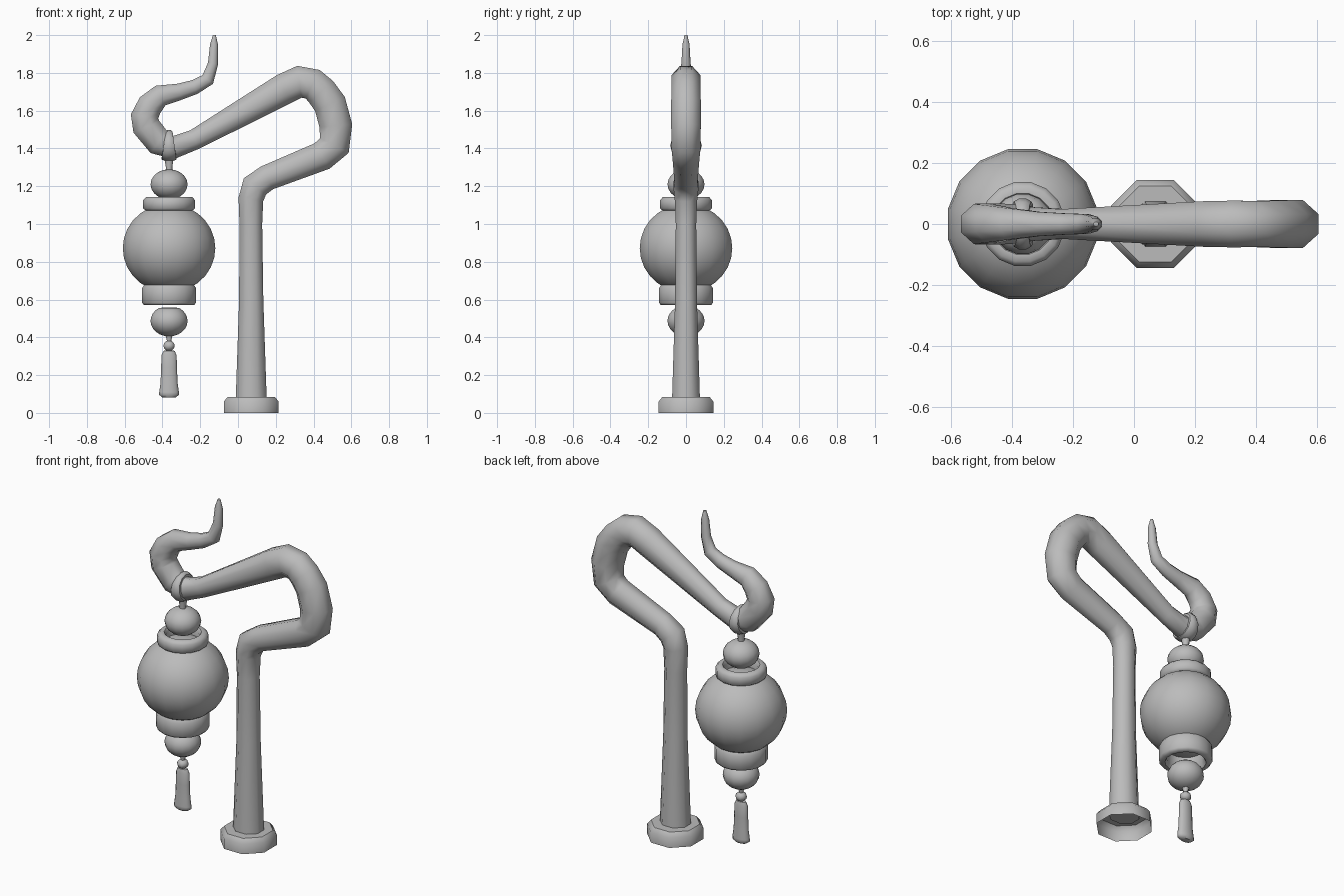
import bpy
import bmesh
import math
from mathutils import Vector

default_cube = bpy.data.objects.get("Cube")
if default_cube:
    bpy.data.objects.remove(default_cube, do_unlink=True)

LANTERN_X = -0.365
POLE_X = 0.07

grey = bpy.data.materials.new("plain grey")
grey.use_nodes = True
colour = (0.5, 0.5, 0.5, 1)
grey.diffuse_color = colour
grey.node_tree.nodes["Principled BSDF"].inputs["Base Color"].default_value = colour


def finish(name, bm, sharp=50):
    """Turn a bmesh into a smooth-shaded object with crisp corners."""
    bmesh.ops.remove_doubles(bm, verts=bm.verts, dist=0.0005)
    mesh = bpy.data.meshes.new(name)
    bm.to_mesh(mesh)
    bm.free()
    mesh.materials.append(grey)
    mesh.shade_smooth()
    mesh.set_sharp_from_angle(angle=math.radians(sharp))
    obj = bpy.data.objects.new(name, mesh)
    bpy.context.collection.objects.link(obj)
    return obj


def skin(bm, rings, closed=False):
    """Bridge successive rings of vertices with quads."""
    pairs = list(zip(rings, rings[1:]))
    if closed:
        pairs.append((rings[-1], rings[0]))
    for low, high in pairs:
        count = len(low)
        for j in range(count):
            k = (j + 1) % count
            bm.faces.new((low[j], low[k], high[k], high[j]))


def lathe(name, profile, x, sides=16, depth=1.0, closed=False):
    """Spin a bottom-to-top (radius, height) profile, flat sides facing y."""
    bm = bmesh.new()
    rings = []
    for radius, z in profile:
        ring = []
        for j in range(sides):
            a = math.tau * (j + 0.5) / sides
            r = radius / math.cos(math.pi / sides)
            ring.append(bm.verts.new((x + r * math.cos(a), depth * r * math.sin(a), z)))
        rings.append(ring)
    skin(bm, rings, closed)
    return finish(name, bm)


def ball(radius, height, z, steps=10, start=0.0):
    """Profile of a squashed ball; start above or below zero trims an end."""
    low, high = max(start, 0), 1 + min(start, 0)
    angles = [math.pi * (low + (high - low) * i / steps) for i in range(steps + 1)]
    return [(radius * math.sin(a), z - height * math.cos(a)) for a in angles]


def tube(name, path, sides=8, depth=0.9):
    """Sweep a tapering octagon along a path of (x, z, radius)."""
    bm = bmesh.new()
    points = [Vector((x, 0, z)) for x, z, r in path]
    across = Vector((0, 1, 0))
    rings = []
    for i, p in enumerate(points):
        before = (p - points[max(i - 1, 0)]).normalized()
        after = (points[min(i + 1, len(points) - 1)] - p).normalized()
        side = across.cross((before + after).normalized())
        r = path[i][2] / math.cos(math.pi / sides)
        ring = []
        for j in range(sides):
            a = math.tau * (j + 0.5) / sides
            ring.append(bm.verts.new(p + r * (side * math.cos(a) + across * depth * math.sin(a))))
        rings.append(ring)
    skin(bm, rings)
    bm.faces.new(reversed(rings[0]))
    bm.faces.new(rings[-1])
    return finish(name, bm)


# Foot: hollow octagonal cup
lathe("foot", [(0.145, 0), (0.145, 0.06), (0.125, 0.085), (0.07, 0.085)], POLE_X, sides=8)

# Pole: tapering stem, big bend, sagging arm and curled tail
tube("curled_pole", [
    (0.07, 0.07, 0.082), (0.07, 0.6, 0.064), (0.068, 1, 0.06), (0.068, 1.13, 0.066),
    (0.09, 1.2, 0.073), (0.155, 1.245, 0.068),
    (0.445, 1.36, 0.078), (0.51, 1.415, 0.085), (0.518, 1.52, 0.087), (0.487, 1.635, 0.087),
    (0.44, 1.7, 0.085), (0.395, 1.74, 0.084), (0.325, 1.753, 0.085), (0.245, 1.715, 0.083),
    (-0.23, 1.447, 0.054), (-0.34, 1.405, 0.062), (-0.42, 1.435, 0.073),
    (-0.485, 1.515, 0.075), (-0.495, 1.57, 0.073), (-0.465, 1.63, 0.068),
    (-0.41, 1.68, 0.058), (-0.31, 1.7, 0.044), (-0.23, 1.725, 0.039),
    (-0.16, 1.765, 0.036), (-0.132, 1.85, 0.027), (-0.127, 1.95, 0.021), (-0.125, 2, 0.008),
])

# Hanging loop: band around the arm, widening towards the bottom
bm = bmesh.new()
loop_rings = []
for i in range(12):
    a = math.tau * i / 12
    outward = Vector((0, math.sin(a), math.cos(a)))
    half_width = 0.031 - 0.011 * math.cos(a)
    ring = []
    for j in range(8):
        b = math.tau * (j + 0.5) / 8
        offset = Vector((half_width * math.cos(b), 0, 0))
        spot = Vector((LANTERN_X, 0, 1.415)) + offset + outward * (0.067 + 0.018 * math.sin(b))
        ring.append(bm.verts.new(spot))
    loop_rings.append(ring)
skin(bm, loop_rings, closed=True)
bmesh.ops.recalc_face_normals(bm, faces=bm.faces)
finish("hanging_loop", bm)

# Lantern, from top to bottom
lathe("hanger_stem", [(0.017, 1.26), (0.017, 1.3), (0.024, 1.345)], LANTERN_X, sides=8)
lathe("top_ball", ball(0.098, 0.08, 1.21), LANTERN_X)
lathe("top_collar", [(0.09, 1.07), (0.12, 1.068), (0.137, 1.083), (0.137, 1.127),
                     (0.122, 1.143), (0.1, 1.143), (0.088, 1.125)], LANTERN_X, closed=True)
lathe("lantern_globe", ball(0.245, 0.235, 0.872, steps=14), LANTERN_X)
lathe("bottom_collar", [(0.1, 0.59), (0.11, 0.57), (0.132, 0.57), (0.143, 0.583), (0.143, 0.66),
                        (0.132, 0.677), (0.1, 0.677)], LANTERN_X, closed=True)
lathe("bottom_ball", ball(0.098, 0.082, 0.487, start=-0.18) + [(0, 0.558)], LANTERN_X)

# Tassel: cord, bead and a flattened skirt
lathe("tassel_cord", [(0.012, 0.3), (0.012, 0.385), (0.02, 0.415)], LANTERN_X, sides=8)
lathe("tassel_bead", ball(0.03, 0.028, 0.355, steps=6), LANTERN_X, sides=8)
lathe("tassel_skirt", [(0, 0.082), (0.035, 0.082), (0.052, 0.095), (0.052, 0.11), (0.045, 0.16),
                       (0.042, 0.24), (0.04, 0.305), (0.03, 0.328), (0, 0.335)],
      LANTERN_X, sides=12, depth=0.55)
